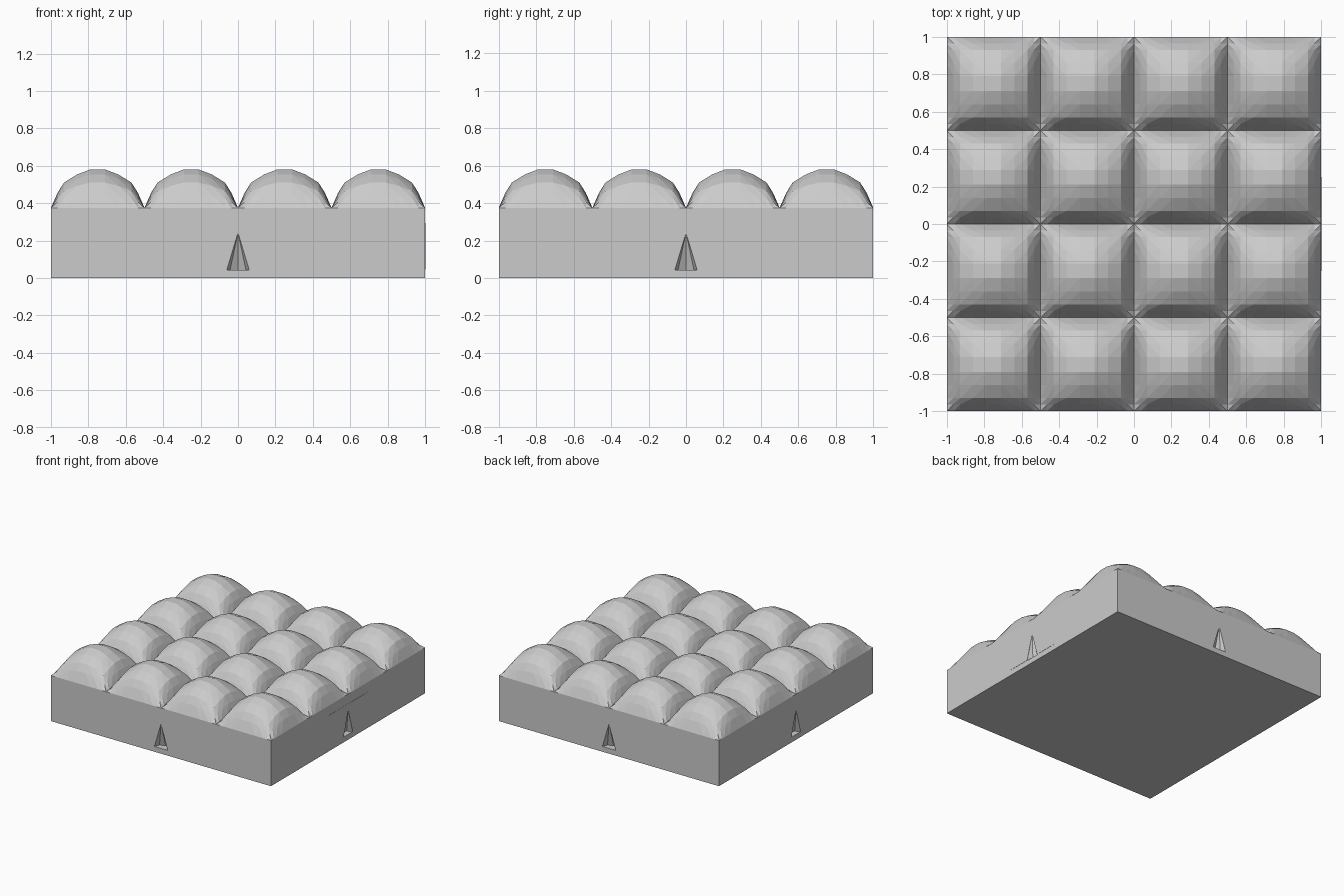
import bpy, bmesh, math

if "Cube" in bpy.data.objects:
    bpy.data.objects.remove(bpy.data.objects["Cube"])

BASE, RISE, CELL = 0.375, 0.205, 0.5
# half profile of one cushion: distance from cell edge -> relative height
HALF = [(0, 0), (0.035, 0.39), (0.07, 0.66), (0.14, 0.87), (0.21, 1.0)]
PROF = HALF + [(CELL - d, h) for d, h in reversed(HALF[1:])]


def make_object(name, bm):
    bmesh.ops.recalc_face_normals(bm, faces=bm.faces[:])
    me = bpy.data.meshes.new(name)
    bm.to_mesh(me)
    bm.free()
    ob = bpy.data.objects.new(name, me)
    bpy.context.collection.objects.link(ob)
    return ob


# cushioned block: 4 x 4 faceted pillows over a closed slab
coords = [(-1 + c * CELL + d, h) for c in range(4) for d, h in PROF] + [(1, 0)]
n = len(coords)
bm = bmesh.new()
g = [[bm.verts.new((x, y, BASE + RISE * hx * hy)) for y, hy in coords]
     for x, hx in coords]


def centre_dist(x, y):
    return max(abs((x + 1) % CELL - 0.25), abs((y + 1) % CELL - 0.25))


for i in range(n - 1):
    for j in range(n - 1):
        a, b, c, d = g[i][j], g[i + 1][j], g[i + 1][j + 1], g[i][j + 1]
        mx = ((a.co.x + c.co.x) / 2 + 1) % CELL - 0.25
        my = ((a.co.y + c.co.y) / 2 + 1) % CELL - 0.25
        # split each quad along the line pointing to the pillow centre
        if mx * my > 0:
            bm.faces.new((a, b, c))
            bm.faces.new((a, c, d))
        else:
            bm.faces.new((a, b, d))
            bm.faces.new((b, c, d))
low = {(sx, sy): bm.verts.new((sx, sy, 0)) for sx in (-1, 1) for sy in (-1, 1)}
bm.faces.new([low[-1, -1], low[-1, 1], low[1, 1], low[1, -1]])
bm.faces.new([g[i][0] for i in range(n)] + [low[1, -1], low[-1, -1]])
bm.faces.new([g[i][-1] for i in range(n)] + [low[1, 1], low[-1, 1]])
bm.faces.new(g[0] + [low[-1, 1], low[-1, -1]])
bm.faces.new(g[-1] + [low[1, 1], low[1, -1]])
block = make_object("cushioned_block", bm)

# thin panel lying on the right side
bm = bmesh.new()
bmesh.ops.create_cube(bm, size=1)
for v in bm.verts:
    v.co = (1.0 + v.co.x * 0.003, v.co.y * 0.5, 0.17 + v.co.z * 0.25)
panel = make_object("side_panel", bm)

# cone shaped notches in the middle of all four sides
for k in range(4):
    ang = k * math.pi / 2
    bm = bmesh.new()
    bmesh.ops.create_cone(bm, cap_ends=True, segments=8, radius1=0.06,
                          radius2=0, depth=0.2)
    cutter = make_object("notch_cutter", bm)
    cutter.location = (math.cos(ang), math.sin(ang), 0.143)
    cutter.rotation_euler.z = ang
    cutter.hide_render = True
    cutter.hide_set(True)
    for ob in ([block, panel] if k == 0 else [block]):
        m = ob.modifiers.new("notch", 'BOOLEAN')
        m.operation = 'DIFFERENCE'
        m.solver = 'EXACT'
        m.object = cutter
